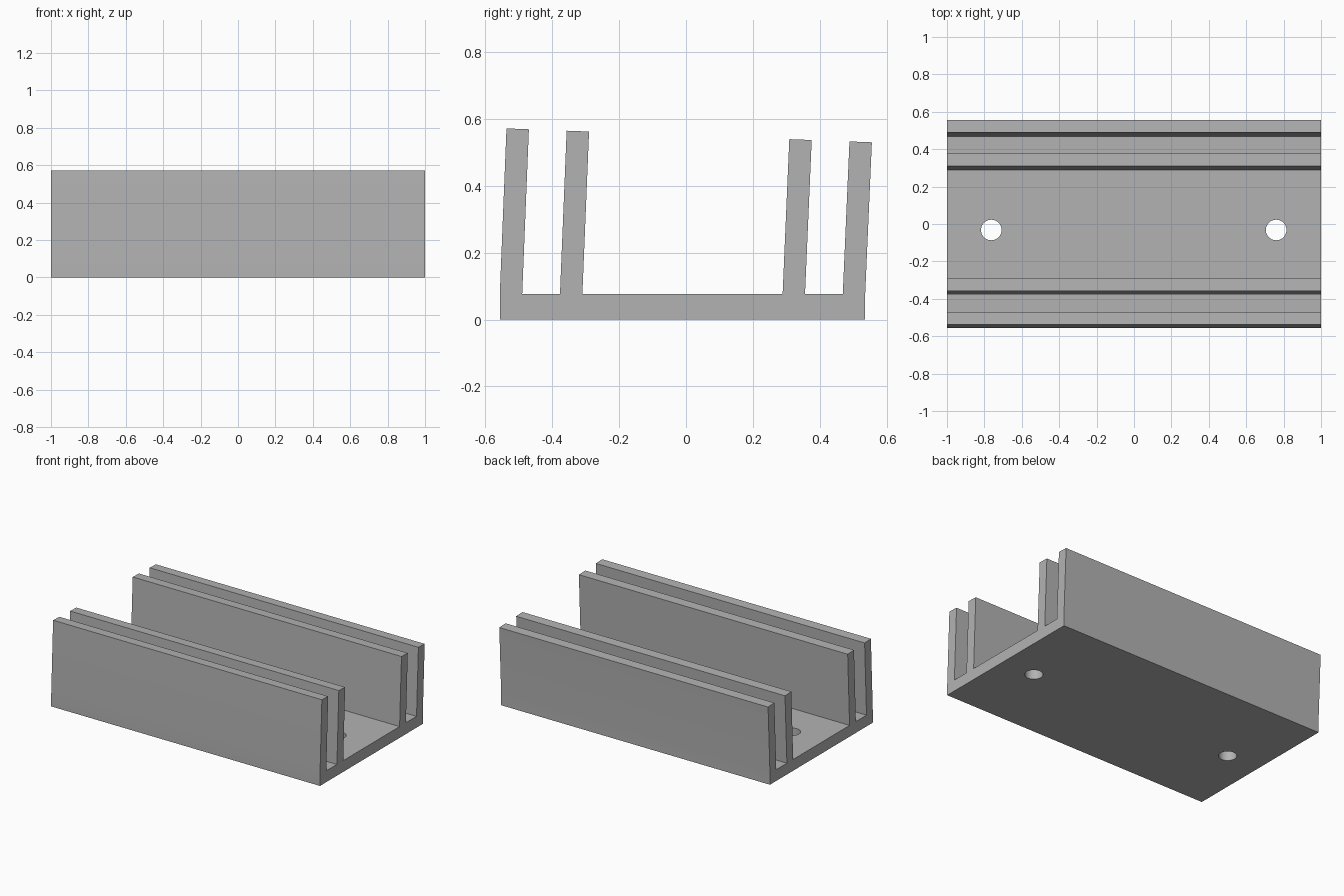
import bpy
import bmesh
from mathutils import Vector

if "Cube" in bpy.data.objects:
    bpy.data.objects.remove(bpy.data.objects["Cube"], do_unlink=True)

LENGTH = 2.0
BASE_TOP = 0.076
FIN_WIDTH = 0.067
LEAN = 0.02                          # sideways shift of each fin top
FIN_STARTS = (-0.557, -0.377, 0.289, 0.469)

grey = bpy.data.materials.new("plain grey")
grey.use_nodes = True
colour = (0.45, 0.45, 0.45, 1)
grey.diffuse_color = colour
grey.node_tree.nodes["Principled BSDF"].inputs["Base Color"].default_value = colour


def fin_top(y):
    """Height of the slightly sloping line that trims all the fins."""
    return 0.5515 - 0.038 * y


# Channel cross-section: flat base with four leaning fins
profile = [(FIN_STARTS[0], 0)]
for y in FIN_STARTS:
    left, right = y + LEAN, y + LEAN + FIN_WIDTH
    profile += [(y, BASE_TOP), (left, fin_top(left)),
                (right, fin_top(right)), (y + FIN_WIDTH, BASE_TOP)]
profile.append((FIN_STARTS[-1] + FIN_WIDTH, 0))

# Extrude the section along the length
bm = bmesh.new()
section = bm.faces.new([bm.verts.new((-LENGTH / 2, y, z)) for y, z in profile])
extruded = bmesh.ops.extrude_face_region(bm, geom=[section], use_keep_orig=True)
bmesh.ops.translate(bm, vec=Vector((LENGTH, 0, 0)),
                    verts=[v for v in extruded["geom"] if isinstance(v, bmesh.types.BMVert)])
bmesh.ops.recalc_face_normals(bm, faces=bm.faces)
mesh = bpy.data.meshes.new("double_wall_channel")
bm.to_mesh(mesh)
bm.free()
mesh.materials.append(grey)
channel = bpy.data.objects.new("double_wall_channel", mesh)
bpy.context.collection.objects.link(channel)

# Two screw holes drilled through the base
for x in (-0.763, 0.76):
    bpy.ops.mesh.primitive_cylinder_add(vertices=48, radius=0.055, depth=0.3,
                                        location=(x, -0.032, 0.04))
    drill = bpy.context.object
    drill.name = "hole_cutter"
    drill.hide_render = True
    drill.data.materials.append(grey)
    cut = channel.modifiers.new("screw_hole", "BOOLEAN")
    cut.operation = "DIFFERENCE"
    cut.solver = "EXACT"
    cut.object = drill
    bpy.ops.object.select_all(action="DESELECT")
    channel.select_set(True)
    bpy.context.view_layer.objects.active = channel
    bpy.ops.object.modifier_apply(modifier=cut.name)
    bpy.data.objects.remove(drill, do_unlink=True)

bpy.ops.object.shade_smooth_by_angle(angle=0.5)
